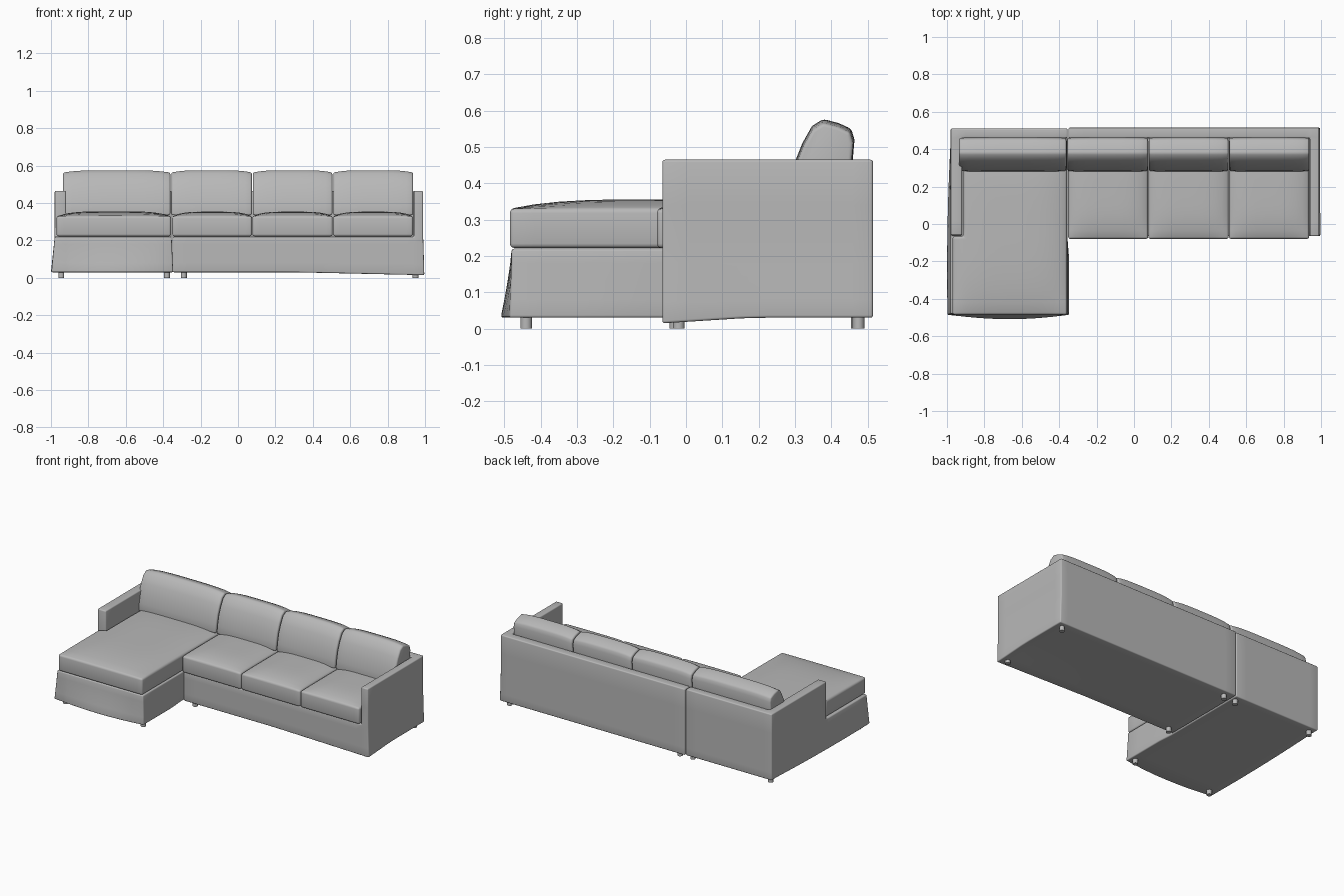
import bpy, bmesh, math
from mathutils import Vector

if "Cube" in bpy.data.objects:
    bpy.data.objects.remove(bpy.data.objects["Cube"])

fabric = bpy.data.materials.new("grey_fabric")
fabric.diffuse_color = (0.48, 0.48, 0.48, 1)
fabric.use_nodes = True
fabric.node_tree.nodes["Principled BSDF"].inputs["Base Color"].default_value = fabric.diffuse_color
foot_mat = bpy.data.materials.new("foot_grey")
foot_mat.diffuse_color = (0.48, 0.48, 0.48, 1)
foot_mat.use_nodes = True
foot_mat.node_tree.nodes["Principled BSDF"].inputs["Base Color"].default_value = foot_mat.diffuse_color


def finish(bm, name, mat, bevel=0.0):
    """Round hard edges, smooth-shade and link the mesh as an object."""
    bmesh.ops.recalc_face_normals(bm, faces=bm.faces[:])
    if bevel:
        hard = [e for e in bm.edges if len(e.link_faces) == 2
                and e.calc_face_angle(0) > math.radians(40)]
        bmesh.ops.bevel(bm, geom=hard, offset=bevel, segments=3, profile=0.5,
                        affect='EDGES', clamp_overlap=False)
    mesh = bpy.data.meshes.new(name)
    bm.to_mesh(mesh)
    bm.free()
    mesh.materials.append(mat)
    ob = bpy.data.objects.new(name, mesh)
    bpy.context.collection.objects.link(ob)
    bpy.ops.object.select_all(action='DESELECT')
    ob.select_set(True)
    bpy.context.view_layer.objects.active = ob
    bpy.ops.object.shade_smooth_by_angle(angle=math.radians(50))
    return ob


def raise_faces(bm, faces, dz, keep=False):
    """Extrude a face region upward and return its new top faces."""
    out = bmesh.ops.extrude_face_region(bm, geom=faces)["geom"]
    for v in out:
        if isinstance(v, bmesh.types.BMVert):
            v.co.z += dz
    if not keep:
        old = [f for f in faces if f.is_valid]
        if old:
            bmesh.ops.delete(bm, geom=old, context='FACES')
    return [f for f in out if isinstance(f, bmesh.types.BMFace)]


def slab(x, y, levels, nx, ny, cut_x=(), cut_y=(), notch=None):
    """Gridded solid through the given heights; returns bmesh and top faces."""
    bm = bmesh.new()
    bmesh.ops.create_grid(bm, x_segments=nx, y_segments=ny, size=1)
    for v in bm.verts:
        v.co = (x[0] + (v.co.x + 1) / 2 * (x[1] - x[0]),
                y[0] + (v.co.y + 1) / 2 * (y[1] - y[0]), levels[0])
    for c, n, axis in [(c, (1, 0, 0), 0) for c in cut_x] + [(c, (0, 1, 0), 1) for c in cut_y]:
        p = Vector()
        p[axis] = c
        bmesh.ops.bisect_plane(bm, geom=bm.verts[:] + bm.edges[:] + bm.faces[:],
                               plane_co=p, plane_no=n)
    if notch:
        gone = [f for f in bm.faces if notch(f.calc_center_median())]
        bmesh.ops.delete(bm, geom=gone, context='FACES')
    top = bm.faces[:]
    for i in range(1, len(levels)):
        top = raise_faces(bm, top, levels[i] - levels[i - 1], keep=(i == 1))
    return bm, top


def frame(name, x, y, nx, ny, arm_x, cuts_y, is_wall, drape):
    """Skirted base with arm and back wall raised out of it."""
    bm, top = slab(x, y, (0.03, 0.08, 0.13, 0.18, 0.22), nx, ny, (arm_x,), cuts_y)
    walls = [f for f in top if is_wall(f.calc_center_median())]
    walls = raise_faces(bm, walls, 0.12)
    raise_faces(bm, walls, 0.125)
    for v in bm.verts:
        t = max(0, (0.22 - v.co.z) / 0.19)
        if t > 0:
            drape(v.co, t)
    finish(bm, name, fabric, 0.007)


# Chaise frame: flared skirt, left arm, back wall
def chaise_drape(c, t):
    front = max(0, 1 - (c.y + 0.48) / 0.12)
    u = (c.x + 0.6675) / 0.3125
    if c.x < -0.979:
        c.x -= 0.02 * t * max(0, 1 - ((c.y + 0.25) / 0.7) ** 2)
    elif c.x > -0.356 and c.y < -0.1:
        c.x += 0.008 * t
    c.y -= front * t ** 1.3 * (0.006 + 0.024 * (1 - u * u))


frame("chaise_frame", (-0.98, -0.355), (-0.48, 0.51), 8, 10, -0.92, (-0.06, 0.46),
      lambda c: c.y > 0.46 or (c.x < -0.92 and c.y > -0.06), chaise_drape)


# Sofa frame: flared skirt sagging at the right front, right arm, back wall
def sofa_drape(c, t):
    front = max(0, 1 - (c.y + 0.07) / 0.25)
    right = max(0, (c.x - 0.3) / 0.69)
    if c.x > 0.989:
        c.x += 0.006 * t
    if c.y < -0.069:
        c.y -= t ** 1.3 * (0.008 + 0.014 * right)
    c.z -= t ** 3 * front * 0.016 * right


frame("sofa_frame", (-0.35, 0.99), (-0.065, 0.515), 16, 8, 0.94, (0.46,),
      lambda c: c.y > 0.46 or c.x > 0.94, sofa_drape)


# Seat cushions with a soft crown
def seat(name, x, y, nx, ny, crown, **kw):
    bm, top = slab(x, y, (0.222, 0.33), nx, ny, **kw)
    cx, hx = (x[0] + x[1]) / 2, (x[1] - x[0]) / 2
    cy, hy = (y[0] + y[1]) / 2, (y[1] - y[0]) / 2
    for v in {v for f in top for v in f.verts}:
        u, w = (v.co.x - cx) / hx, (v.co.y - cy) / hy
        v.co.z += crown * max(0, 1 - u ** 4) * max(0, 1 - w ** 4)
    finish(bm, name, fabric, 0.012)


seat("chaise_seat_cushion", (-0.97, -0.358), (-0.485, 0.45), 16, 14, 0.026,
     cut_x=(-0.912,), cut_y=(-0.066,), notch=lambda c: c.x < -0.912 and c.y > -0.066)
edges = (-0.353, 0.076, 0.507, 0.937)
for i in range(3):
    seat(f"seat_cushion_{i + 1}", (edges[i] + 0.001, edges[i + 1] - 0.001),
         (-0.08, 0.45), 12, 12, 0.024)

# Back cushions: leaning side profile swept along x, fuller in the middle
PROFILE = [(0.278, 0.335), (0.284, 0.39), (0.298, 0.455), (0.320, 0.51), (0.347, 0.558),
           (0.378, 0.577), (0.42, 0.566), (0.455, 0.550), (0.464, 0.52), (0.458, 0.45),
           (0.45, 0.335)]


def back_cushion(name, x0, x1, n=12):
    bm = bmesh.new()
    rings = []
    for i in range(n + 1):
        u = 2 * i / n - 1
        s = 1 - 0.05 * u ** 4
        rings.append([bm.verts.new((x0 + (x1 - x0) * i / n, 0.385 + (y - 0.385) * s,
                                    0.335 + (z - 0.335) * s)) for y, z in PROFILE])
    m = len(PROFILE)
    for a, b in zip(rings, rings[1:]):
        for j in range(m):
            bm.faces.new((a[j], a[(j + 1) % m], b[(j + 1) % m], b[j]))
    bm.faces.new(rings[0])
    bm.faces.new(rings[-1])
    finish(bm, name, fabric, 0.009)


for i, (a, b) in enumerate([(-0.935, -0.362), (-0.356, 0.074), (0.08, 0.504), (0.51, 0.936)]):
    back_cushion(f"back_cushion_{i + 1}", a, b)

# Short round feet under both frames
for i, (x, y) in enumerate([(-0.945, -0.44), (-0.38, -0.44), (-0.945, 0.47), (-0.38, 0.47),
                            (-0.29, -0.03), (-0.29, 0.475), (0.95, -0.02), (0.95, 0.475)]):
    bm = bmesh.new()
    bmesh.ops.create_cone(bm, cap_ends=True, segments=20, radius1=0.016, radius2=0.016, depth=0.04)
    bmesh.ops.translate(bm, verts=bm.verts[:], vec=(x, y, 0.02))
    finish(bm, f"foot_{i + 1}", foot_mat)
